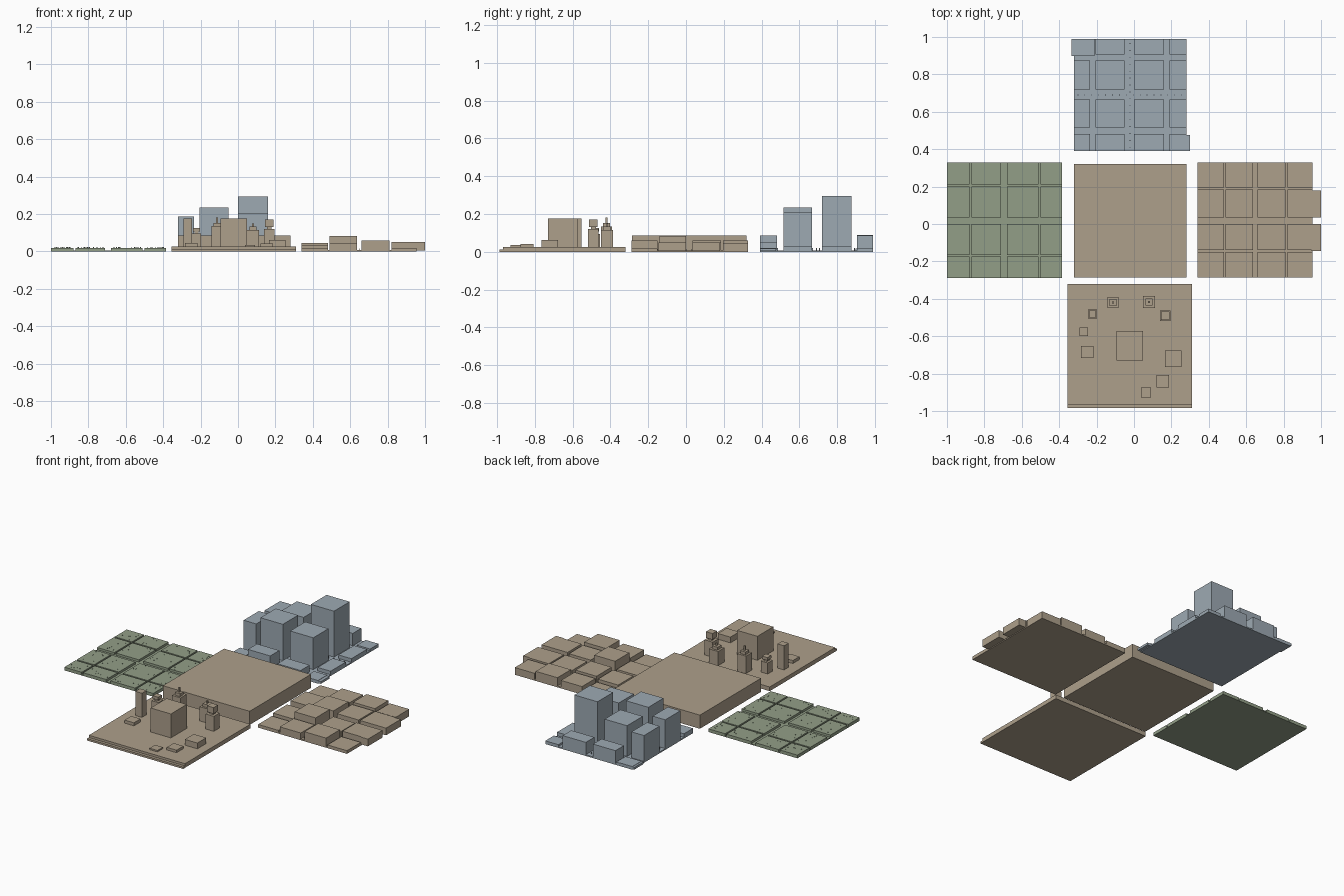
import bpy, bmesh, random
from mathutils import Matrix, Vector

random.seed(4)


def material(name, rgb):
    m = bpy.data.materials.new(name)
    m.diffuse_color = (*rgb, 1)
    return m


TAN = material("sandstone", (0.42, 0.35, 0.26))
GREEN = material("park green", (0.29, 0.345, 0.245))
BLUE = material("steel blue", (0.34, 0.40, 0.45))


def boxes(name, mat, items):
    """One object made of boxes given as (x0, x1, y0, y1, z0, z1)."""
    bm = bmesh.new()
    for x0, x1, y0, y1, z0, z1 in items:
        centre = Vector(((x0 + x1) / 2, (y0 + y1) / 2, (z0 + z1) / 2))
        scale = Matrix.Diagonal((x1 - x0, y1 - y0, z1 - z0, 1))
        bmesh.ops.create_cube(bm, size=1, matrix=Matrix.Translation(centre) @ scale)
    mesh = bpy.data.meshes.new(name)
    bm.to_mesh(mesh)
    bm.free()
    mesh.materials.append(mat)
    ob = bpy.data.objects.new(name, mesh)
    bpy.context.collection.objects.link(ob)
    return ob


def lot(x, y, size, z0, z1):
    h = size / 2
    return (x - h, x + h, y - h, y + h, z0, z1)


def grid(cols, rows, heights, z0):
    return [(*c, *r, z0, heights[j][i])
            for j, r in enumerate(rows) for i, c in enumerate(cols)]


# Central block
boxes("central_block", TAN, [(-0.32, 0.28, -0.285, 0.32, 0, 0.085)])

# West district: flat park lots with small shrubs
cols = [(-1.0, -0.88), (-0.87, -0.71), (-0.68, -0.51), (-0.50, -0.385)]
rows = [(-0.288, -0.175), (-0.165, 0.0), (0.035, 0.20), (0.21, 0.328)]
boxes("park_ground", GREEN, [(-1.0, -0.385, -0.288, 0.328, 0, 0.006)])
boxes("park_lots", GREEN, grid(cols, rows, [[0.02] * 4] * 4, 0.005))
boxes("park_shrubs", GREEN,
      [lot(random.uniform(c[0] + 0.01, c[1] - 0.01), random.uniform(r[0] + 0.01, r[1] - 0.01),
           0.003, 0.018, 0.023) for c in cols for r in rows for _ in range(6)])

# East district: low blocks
cols = [(0.34, 0.48), (0.49, 0.635), (0.66, 0.81), (0.82, 0.955)]
rows = [(-0.287, -0.15), (-0.14, 0.0), (0.035, 0.185), (0.195, 0.328)]
heights = [(0.02, 0.045, 0.06, 0.02),
           (0.035, 0.083, 0.045, 0.05),
           (0.045, 0.06, 0.05, 0.05),
           (0.03, 0.05, 0.06, 0.045)]
boxes("low_district_ground", TAN, [(0.34, 0.955, -0.287, 0.328, 0, 0.008)])
boxes("low_blocks", TAN, grid(cols, rows, heights, 0.005))
boxes("low_block_extensions", TAN,
      [(0.95, 1.0, -0.145, 0.0, 0.005, 0.05), (0.95, 1.0, 0.035, 0.18, 0.005, 0.05)])
boxes("low_district_posts", TAN,
      [lot(0.648, -0.27 + 0.03 * i, 0.004, 0.006, 0.016) for i in range(20)])

# North district: towers
cols = [(-0.322, -0.235), (-0.205, -0.05), (0.0, 0.16), (0.19, 0.28)]
rows = [(0.39, 0.48), (0.515, 0.665), (0.72, 0.875), (0.905, 0.99)]
heights = [(0.03, 0.085, 0.05, 0.02),
           (0.188, 0.235, 0.207, 0.03),
           (0.17, 0.20, 0.295, 0.03),
           (0.02, 0.088, 0.085, 0.02)]
boxes("tower_district_ground", BLUE, [(-0.322, 0.28, 0.39, 0.99, 0, 0.008)])
boxes("towers", BLUE, grid(cols, rows, heights, 0.005))
boxes("corner_terraces", BLUE,
      [(-0.335, -0.21, 0.897, 0.99, 0.004, 0.018), (0.19, 0.30, 0.39, 0.477, 0.004, 0.018)])
boxes("street_posts", BLUE,
      [lot(-0.022, 0.41 + 0.037 * i, 0.004, 0.006, 0.02) for i in range(16)]
      + [lot(-0.30 + 0.037 * i, 0.69, 0.004, 0.006, 0.02) for i in range(16)])

# South district: two-step plinth
boxes("plinth", TAN, [(-0.355, 0.31, -0.985, -0.32, 0, 0.012),
                      (-0.355, 0.31, -0.967, -0.32, 0.01, 0.026)])

# Large hall and small houses on the plinth
hall = [(-0.093, 0.047, -0.73, -0.573, 0.02, 0.176)]
boxes("great_hall", TAN, hall)
boxes("small_houses", TAN,
      [lot(x, y, s, 0.02, z) for x, y, s, z in (
          (-0.25, -0.685, 0.065, 0.045), (0.21, -0.72, 0.087, 0.062),
          (0.153, -0.84, 0.068, 0.042), (0.065, -0.90, 0.054, 0.035))])

# Slim tower
boxes("slim_tower", TAN, [lot(-0.268, -0.576, 0.045, 0.02, 0.177)])

# Towers with neck and cap
for name, x, y, s, body, top in (("west_capped_tower", -0.222, -0.48, 0.048, 0.095, 0.125),
                                 ("east_capped_tower", 0.167, -0.49, 0.057, 0.12, 0.17)):
    boxes(name, TAN, [lot(x, y, s, 0.02, body),
                      lot(x, y, s * 0.45, body - 0.005, top),
                      lot(x, y, s * 0.78, body + 0.012, top)])

# Stepped towers with spires
for name, x, y, s, body, top in (("west_spire_tower", -0.112, -0.42, 0.06, 0.135, 0.182),
                                 ("east_spire_tower", 0.08, -0.417, 0.064, 0.115, 0.15)):
    boxes(name, TAN, [lot(x, y, s, 0.02, body),
                      lot(x, y, s * 0.6, body - 0.005, body + 0.018),
                      lot(x, y, 0.009, body, top)])
